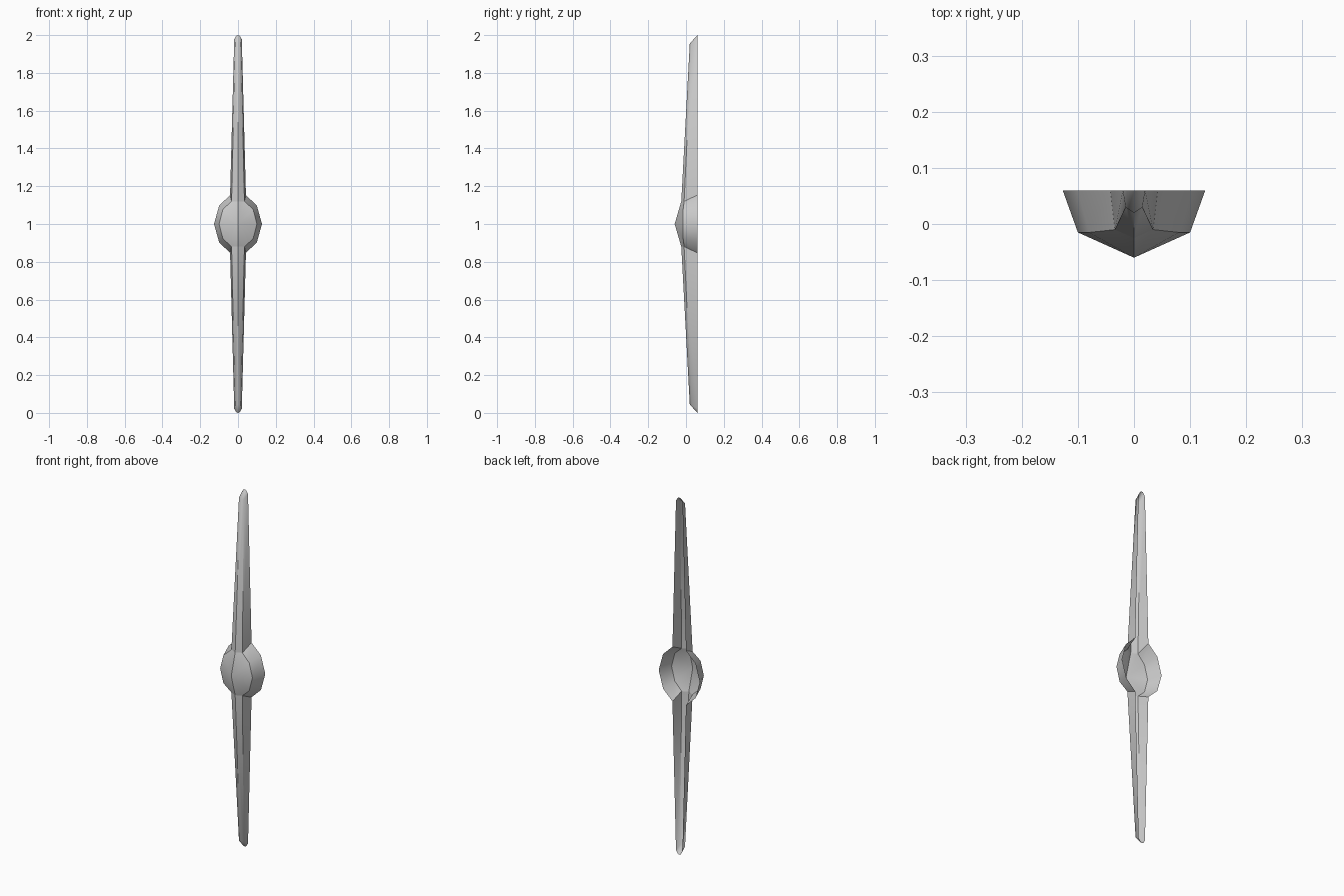
import bpy, bmesh

if "Cube" in bpy.data.objects:
    bpy.data.objects.remove(bpy.data.objects["Cube"])

CENTRE_Z = 1.0
BACK_Y = 0.06


def quarter_part(name, points, faces):
    """Model one quarter around the hub centre, then mirror it in x and z."""
    bm = bmesh.new()
    verts = [bm.verts.new(p) for p in points]
    for f in faces:
        bm.faces.new([verts[i] for i in f])
    mesh = bpy.data.meshes.new(name)
    bm.to_mesh(mesh)
    bm.free()
    obj = bpy.data.objects.new(name, mesh)
    bpy.context.collection.objects.link(obj)
    obj.location.z = CENTRE_Z
    mirror = obj.modifiers.new("mirror", "MIRROR")
    mirror.use_axis = (True, False, True)
    mirror.merge_threshold = 0.0005
    bpy.ops.object.select_all(action="DESELECT")
    obj.select_set(True)
    bpy.context.view_layer.objects.active = obj
    bpy.ops.object.modifier_apply(modifier="mirror")
    bpy.ops.object.shade_smooth_by_angle(angle=0.8)
    return obj


# Shared joint between hub and blade: ridge, shoulder, rear edge
root = [(0, -0.025, 0.12), (0.034, -0.01, 0.12), (0.042, BACK_Y, 0.153)]

# Hub: pointed nose, front ring and open rear rim
nose = [(0, -0.06, 0)]
front_ring = [(0.10, -0.015, 0), (0.08, -0.015, 0.078)]
rear_rim = [(0.127, BACK_Y, 0), (0.10, BACK_Y, 0.097)]
quarter_part("hub", nose + front_ring + rear_rim + root,
             [(0, 1, 2), (0, 2, 6), (0, 6, 5),
              (1, 3, 4, 2), (2, 4, 7, 6)])

# Blades: tapered open-backed ridge section with a slanted tip
tip = [(0, 0.02, 0.955), (0.015, 0.03, 0.96), (0.02, BACK_Y, 0.978)]
end = [(0, BACK_Y, 1.0), (0.008, BACK_Y, 0.998)]
quarter_part("blades", root + tip + end,
             [(0, 1, 4, 3), (1, 2, 5, 4),
              (3, 4, 7, 6), (4, 5, 7)])
